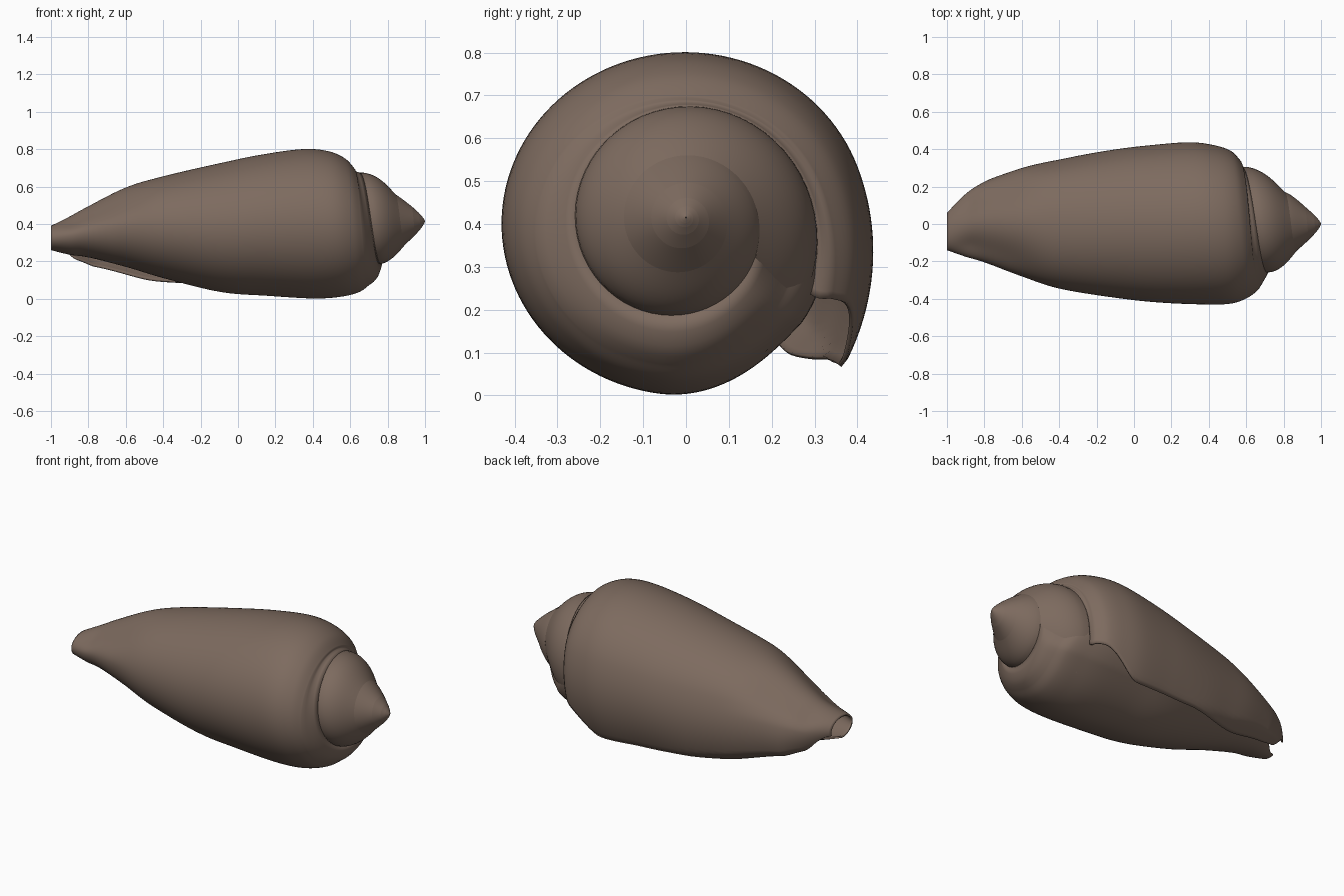
import bpy
import math

if "Cube" in bpy.data.objects:
    bpy.data.objects.remove(bpy.data.objects["Cube"], do_unlink=True)

# Single matte brown for the whole shell
brown = bpy.data.materials.new("shell_brown")
brown.use_nodes = True
colour = (0.205, 0.146, 0.114, 1)
brown.diffuse_color = colour
bsdf = brown.node_tree.nodes["Principled BSDF"]
bsdf.inputs["Base Color"].default_value = colour
bsdf.inputs["Roughness"].default_value = 0.8

# Body sections: x, left y, right y, top z, bottom z
SECTIONS = [
    (-1.0, .06, -.14, .39, .26), (-.9, .155, -.175, .44, .235),
    (-.8, .21, -.205, .495, .22), (-.6, .28, -.28, .595, .17),
    (-.4, .325, -.345, .655, .11), (-.1, .385, -.395, .725, .035),
    (.1, .41, -.42, .77, .015), (.3, .425, -.43, .80, .0),
    (.43, .41, -.425, .79, .01), (.52, .38, -.39, .75, .035),
    (.57, .33, -.35, .695, .07),
]


def clamp(v):
    return max(0.0, min(1.0, v))


def smooth(a, b, v):
    t = clamp((v - a) / (b - a))
    return t * t * (3 - 2 * t)


def catmull(rows, f):
    i = min(int(f), len(rows) - 2)
    t = f - i
    a, b = rows[max(i - 1, 0)], rows[i]
    c, d = rows[i + 1], rows[min(i + 2, len(rows) - 1)]
    return [q + .5 * t * (r - p + t * (2*p - 5*q + 4*r - s + t * (3*(q - r) + s - p)))
            for p, q, r, s in zip(a, b, c, d)]


def suture(deg):
    """Helical seam: x position and radius at a winding angle."""
    turn = deg / 360
    return 1 - .42 * .46 ** turn, .325 * .56 ** turn


def coil_point(x, r, a):
    """Point around the spire axis, which leans slightly off centre."""
    return x, r * (math.cos(a) - .06), .415 + r * (math.sin(a) - .08)


def grid_object(name, rows):
    n = len(rows[0])
    verts = [p for row in rows for p in row]
    faces = [(i*n + j, (i+1)*n + j, (i+1)*n + j + 1, i*n + j + 1)
             for i in range(len(rows) - 1) for j in range(n - 1)]
    mesh = bpy.data.meshes.new(name)
    mesh.from_pydata(verts, [], faces)
    mesh.materials.append(brown)
    obj = bpy.data.objects.new(name, mesh)
    bpy.context.collection.objects.link(obj)
    bpy.ops.object.select_all(action='DESELECT')
    obj.select_set(True)
    bpy.context.view_layer.objects.active = obj
    bpy.ops.object.shade_smooth_by_angle(angle=math.radians(75))
    return obj


def winding_range(x):
    """Outer lip angle and inner end angle; both recede at the front notch."""
    notch = smooth(-.86, -1, x)
    lip = -44 - 12 * smooth(-.1, -.6, x) + 18 * smooth(.3, .55, x) + 40 * notch
    return lip, 390 - 110 * smooth(-.65, -1, x)


def body_point(f, x0, deg):
    x, left, right, top, bottom = catmull(SECTIONS, f)
    a = math.radians(deg)
    ca, sa = math.cos(a), math.sin(a)
    # the wall flares at the lip and coils inward behind it
    mid = smooth(0, -.3, x0) * smooth(-.8, -.45, x0)
    flare = (.08 + .02 * mid) * clamp((20 - deg) / 62) ** 2 * clamp((x0 + 1) / .22)
    tuck = .14 + .12 * smooth(-.4, -.9, x0)
    coil = 1 - tuck * smooth(262, 318, deg) - .26 * clamp((deg - 318) / 110)
    # the narrow end is pinched along its upper sides
    if sa > 0:
        flare -= .022 * smooth(-.4, -.7, x0) * smooth(-1, -.85, x0) * math.sin(2 * a) ** 2
    y = (left + right) / 2 + ((left - right) / 2 * coil + flare) * ca
    z = (top + bottom) / 2 + ((top - bottom) / 2 * coil + flare) * sa
    # the shoulder climbs with the seam, then sinks inside the shell
    climb = .7 * (suture(deg)[0] - suture(0)[0]) * (1 - smooth(310, 380, deg))
    return x + climb * smooth(-.2, .5, x), y, z


# Body whorl: one sheet wound from the outer lip into the aperture
columns = []
for j in range((len(SECTIONS) - 1) * 6 + 1):
    x0 = catmull(SECTIONS, j / 6)[0]
    columns.append((j / 6, x0, *winding_range(x0)))
rows = []
STEPS = 150
for i in range(STEPS + 1):
    row = []
    for f, x0, start, end in columns:
        deg = start + (end - start) * i / STEPS
        row.append(body_point(f, x0, deg))
    # close the shoulder down to the seam, hollow above and full below
    a = math.radians(deg)
    seam = coil_point(*suture(deg), a)
    edge = row[-1]
    for t in (.25, .5, .75, 1):
        sag = .014 * math.sin(a) * math.sin(math.pi * t)
        row.append((edge[0] + (seam[0] - edge[0]) * t - sag,
                    edge[1] + (seam[1] - edge[1]) * t,
                    edge[2] + (seam[2] - edge[2]) * t + min(sag, 0)))
    rows.append(row)
body = grid_object("body_whorl", rows)
thick = body.modifiers.new("wall", 'SOLIDIFY')
thick.thickness = 0.01
thick.offset = -1

# Spire: helical band, rounded on the outer whorl and conical at the apex
rows = []
for deg in range(-54, 360 * 9 + 1, 6):
    (x0, r0), (x1, r1) = suture(deg), suture(deg + 360)
    row = []
    for j in range(11):
        v = j / 10
        bulge = .03 * (1 - smooth(0, 500, deg)) * math.sin(math.pi * v ** .75)
        x = x0 + (x1 - x0) * v + bulge * .6
        r = r0 + (r1 - r0) * v + bulge * .8
        row.append(coil_point(x, r, math.radians(deg)))
    rows.append(row)
grid_object("spire", rows)
